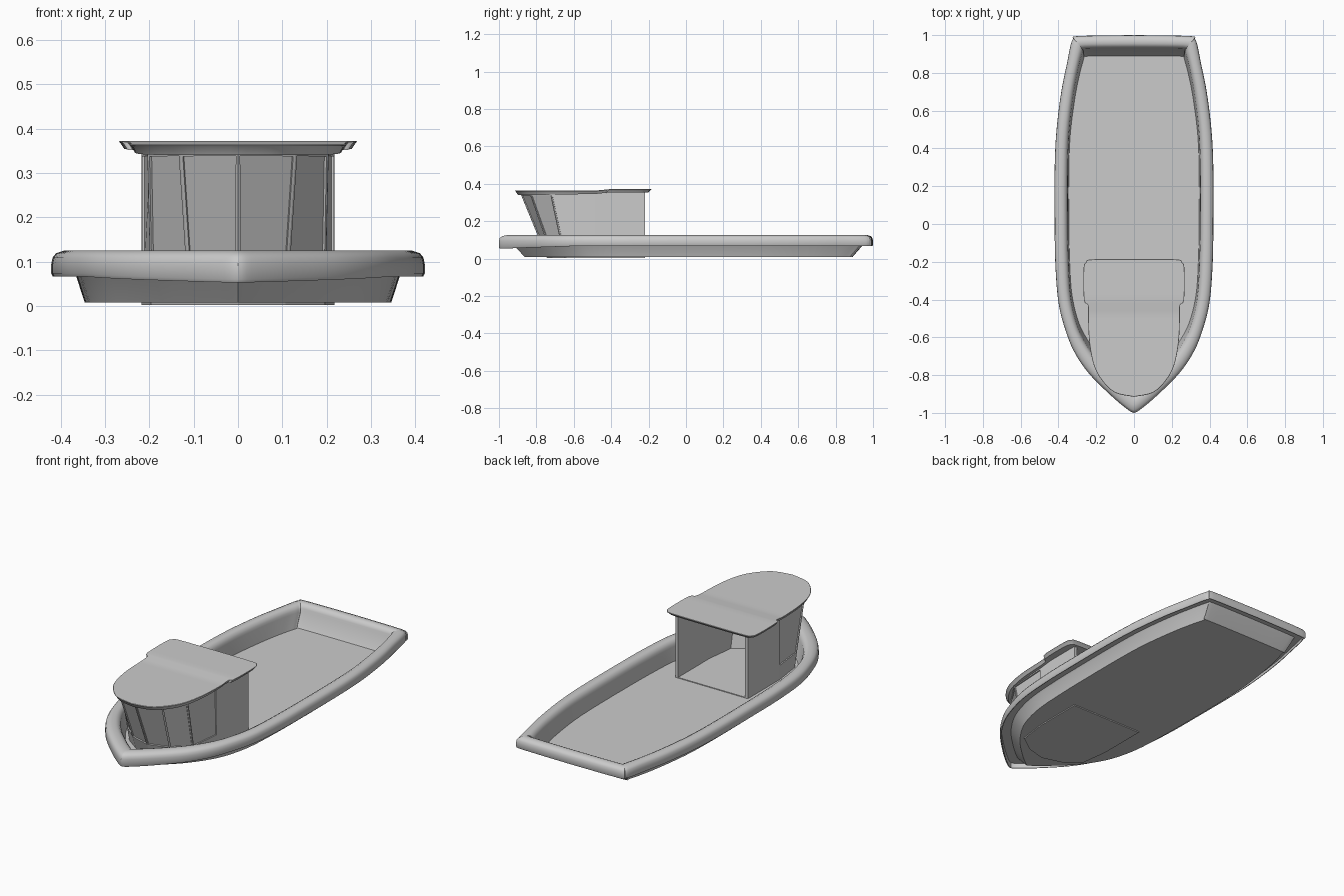
import bpy, bmesh, math
from mathutils import Vector

if "Cube" in bpy.data.objects:
    bpy.data.objects.remove(bpy.data.objects["Cube"])


def smooth_line(pts, sub):
    # Catmull-Rom through 2D points, first and last mirrored over x = 0
    p = [Vector(q) for q in pts]
    p = [p[0]] + p + [p[-1]]
    out = []
    for i in range(1, len(p) - 2):
        a, b, c, d = p[i - 1:i + 3]
        for k in range(sub):
            t = k / sub
            out.append(0.5 * (2 * b + (c - a) * t + (2 * a - 5 * b + 4 * c - d) * t * t
                              + (3 * b - a - 3 * c + d) * t ** 3))
    return out + [p[-1]]


def finish(name, bm, angle=None):
    bmesh.ops.recalc_face_normals(bm, faces=bm.faces)
    me = bpy.data.meshes.new(name)
    bm.to_mesh(me)
    bm.free()
    ob = bpy.data.objects.new(name, me)
    bpy.context.collection.objects.link(ob)
    if angle:
        bpy.ops.object.select_all(action='DESELECT')
        ob.select_set(True)
        bpy.context.view_layer.objects.active = ob
        bpy.ops.object.shade_smooth_by_angle(angle=math.radians(angle))
    return ob


def loft(name, rings, angle=None):
    # each ring is a half outline (x >= 0) of 3D points; mirrored, bridged and capped
    bm = bmesh.new()
    loops = []
    for r in rings:
        full = list(r) + [(-x, y, z) for x, y, z in reversed(r[1:-1])]
        loops.append([bm.verts.new(v) for v in full])
    n = len(loops[0])
    for a, b in zip(loops, loops[1:]):
        for i in range(n):
            j = (i + 1) % n
            bm.faces.new((a[i], a[j], b[j], b[i]))
    for lp in (loops[0], loops[-1]):
        for i in range(len(rings[0]) - 1):
            q = [lp[i], lp[i + 1], lp[-(i + 1) % n], lp[-i % n]]
            bm.faces.new(list(dict.fromkeys(q)))
    return finish(name, bm, angle)


# hull: outer and inner rail outlines, swept with one cross-section
OUTER = [(0, -1), (.03, -.985), (.12, -.91), (.24, -.79), (.32, -.67), (.37, -.54),
         (.402, -.4), (.417, -.2), (.42, 0), (.42, .3), (.41, .5), (.385, .7),
         (.355, .85), (.336, .945), (.322, .98), (.295, .995), (0, 1)]
INNER = [(0, -.9), (.02, -.885), (.085, -.83), (.185, -.73), (.262, -.62), (.305, -.52),
         (.335, -.38), (.346, -.2), (.35, 0), (.35, .3), (.342, .5), (.317, .7),
         (.292, .83), (.275, .895), (.268, .918), (.25, .928), (0, .93)]
outer, inner = smooth_line(OUTER, 5), smooth_line(INNER, 5)
floor = [Vector((p.x * .985, p.y * .957)) for p in inner]

# (0 outer .. 1 inner .. 2 floor edge, height)
SECTION = [(2, .014), (1, .09), (.97, .103), (.85, .118), (.65, .125), (.4, .125),
           (.15, .119), (.04, .109), (0, .095), (0, .074), (.05, .067), (.1, .067),
           (.13, .08), (.7, .08), (.78, .072), (2, .008)]
rings = []
for t, z in SECTION:
    ring = []
    for o, i, f in zip(outer, inner, floor):
        p = o.lerp(i, t) if t <= 1 else i.lerp(f, t - 1)
        dip = .014 * min(1, max(0, (-o.y - .6) / .4)) if t < .12 and z < .08 else 0
        ring.append((p.x, p.y, z - dip))
    rings.append(ring)
loft("hull", rings, 35)

# cabin walls: faceted raked front, straight sides, open at the back
LOW = [(.217, -.22), (.217, -.49), (.196, -.648), (.107, -.712), (0, -.742)]
HIGH = [(.217, -.22), (.217, -.49), (.204, -.724), (.131, -.837), (0, -.888)]


def mirrored(pts):
    return pts + [(-x, y) for x, y in reversed(pts[:-1])]


bm = bmesh.new()
rows = []
for z in (.002, .085, .343, .358):
    rows.append([bm.verts.new((*Vector(a).lerp(Vector(b), z / .355), z))
                 for a, b in zip(mirrored(LOW), mirrored(HIGH))])
windows = []
for r in range(3):
    for i in range(8):
        f = bm.faces.new((rows[r][i + 1], rows[r][i], rows[r + 1][i], rows[r + 1][i + 1]))
        if r == 1 and 0 < i < 7:
            windows.append(f)
bm.normal_update()
if windows[2].normal.y > 0:
    bmesh.ops.reverse_faces(bm, faces=bm.faces)
# recessed window panes
bmesh.ops.inset_individual(bm, faces=windows, thickness=.008, depth=0)
bmesh.ops.inset_individual(bm, faces=windows, thickness=.0005, depth=-.006)
me = bpy.data.meshes.new("cabin_walls")
bm.to_mesh(me)
bm.free()
cabin = bpy.data.objects.new("cabin_walls", me)
bpy.context.collection.objects.link(cabin)
mod = cabin.modifiers.new("wall_thickness", 'SOLIDIFY')
mod.thickness = .016
mod.offset = -1

# cabin floor plate, showing slightly under the hull
plan = [(0, -.22)] + LOW
loft("cabin_floor", [[(x * .995, y, z) for x, y in plan] for z in (.002, .018)])

# roof with flared rim, wider and slightly raised at the rear
ROOF = [(0, -.915), (.1, -.893), (.168, -.83), (.212, -.75), (.236, -.63), (.243, -.5),
        (.244, -.43), (.265, -.4), (.267, -.24), (.255, -.203), (.22, -.187), (0, -.185)]
line = smooth_line(ROOF, 4)


def roof_ring(scale, drop):
    out = []
    for p in line:
        up = .008 * min(1, max(0, (p.y + .48) / .08))
        rake = .006 * min(1, max(0, (-p.y - .45) / .4))
        out.append((p.x * scale, -.55 + (p.y + .55) * scale, .364 + up - drop - (rake if drop > .01 else 0)))
    return out


loft("roof", [roof_ring(.955, .018), roof_ring(.99, .004), roof_ring(1, .002), roof_ring(.995, 0)], 30)
